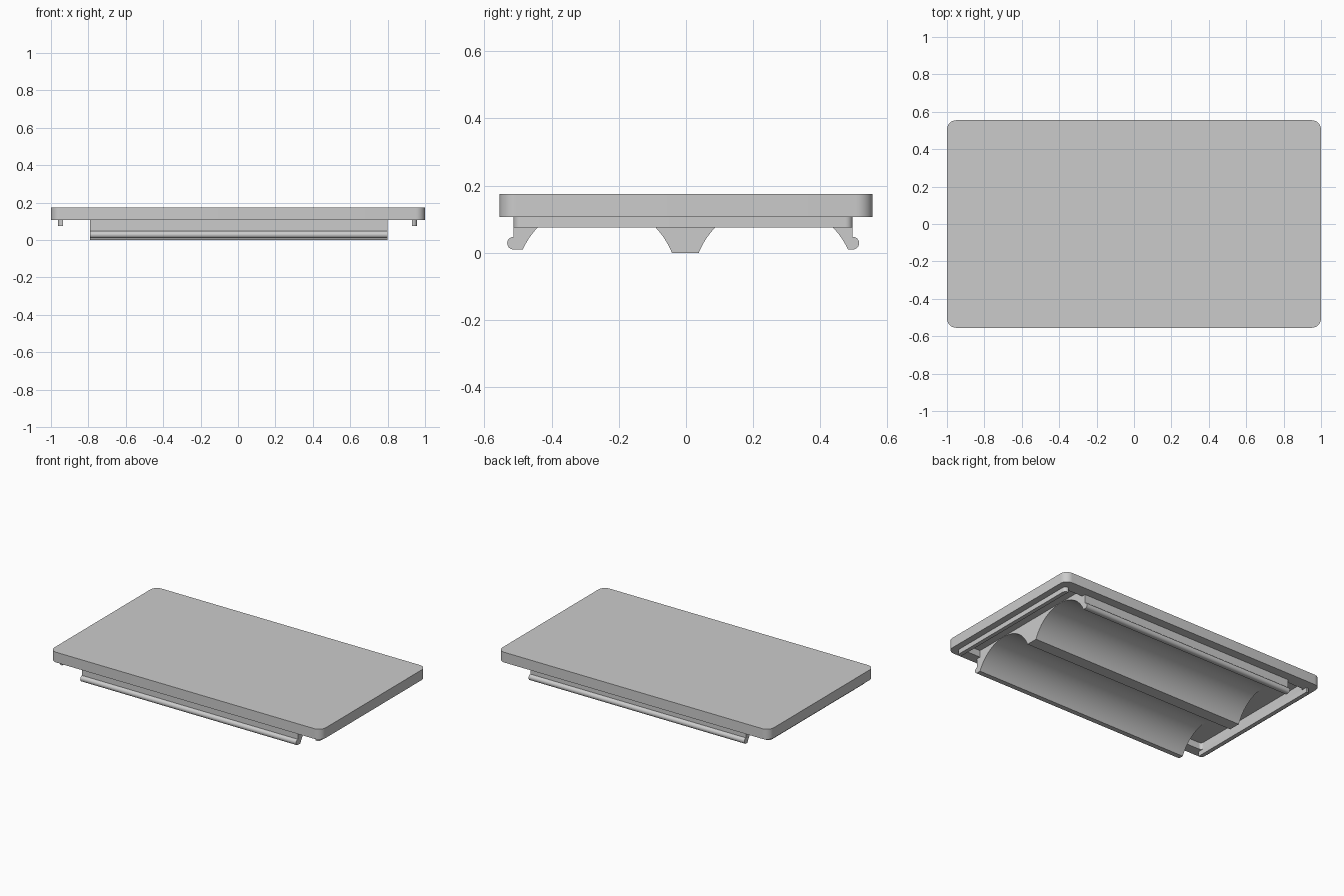
import bpy, bmesh
from math import sin, cos, pi, radians, asin
from mathutils import Vector

if "Cube" in bpy.data.objects:
    bpy.data.objects.remove(bpy.data.objects["Cube"])

grey = bpy.data.materials.new("plain_grey")
grey.use_nodes = True
colour = (0.6, 0.6, 0.6, 1)
grey.diffuse_color = colour
grey.node_tree.nodes["Principled BSDF"].inputs["Base Color"].default_value = colour


def arc(cx, cy, r, start, end, steps):
    """Points on a circular arc, angles in radians."""
    return [(cx + r * cos(start + (end - start) * i / steps),
             cy + r * sin(start + (end - start) * i / steps)) for i in range(steps + 1)]


def rounded_rect(x0, x1, y0, y1, r):
    """Outline of a rectangle with four rounded corners."""
    corners = [(x1 - r, y1 - r), (x0 + r, y1 - r), (x0 + r, y0 + r), (x1 - r, y0 + r)]
    points = []
    for i, (cx, cy) in enumerate(corners):
        points += arc(cx, cy, r, i * pi / 2, (i + 1) * pi / 2, 8)
    return points


def prism(name, outline, low, high, along_x=False):
    """Extrude an outline along z, or a (y, z) section along x."""
    bm = bmesh.new()
    place = (lambda a, b: (low, a, b)) if along_x else (lambda a, b: (a, b, low))
    face = bm.faces.new([bm.verts.new(place(a, b)) for a, b in outline])
    grown = bmesh.ops.extrude_face_region(bm, geom=[face])["geom"]
    shift = Vector((high - low, 0, 0) if along_x else (0, 0, high - low))
    bmesh.ops.translate(bm, vec=shift,
                        verts=[g for g in grown if isinstance(g, bmesh.types.BMVert)])
    bmesh.ops.recalc_face_normals(bm, faces=bm.faces[:])
    mesh = bpy.data.meshes.new(name)
    bm.to_mesh(mesh)
    bm.free()
    mesh.materials.append(grey)
    obj = bpy.data.objects.new(name, mesh)
    bpy.context.collection.objects.link(obj)
    return obj


def activate(obj):
    bpy.ops.object.select_all(action='DESELECT')
    obj.select_set(True)
    bpy.context.view_layer.objects.active = obj


def smooth(obj):
    activate(obj)
    bpy.ops.object.shade_smooth_by_angle(angle=radians(30))


# Cover plate with a shallow recess underneath
rim_z, ceiling_z, top_z = 0.107, 0.152, 0.175
plate = prism("cover_plate", rounded_rect(-1, 1, -0.555, 0.555, 0.05), rim_z, top_z)
cutter = prism("recess_cutter", rounded_rect(-0.936, 0.93, -0.486, 0.469, 0.02), 0, ceiling_z)
cutter.hide_render = True
cut = plate.modifiers.new("recess", 'BOOLEAN')
cut.operation = 'DIFFERENCE'
cut.object = cutter
activate(plate)
bpy.ops.object.modifier_apply(modifier="recess")
bpy.data.objects.remove(cutter)
smooth(plate)

# Locating rails at both ends, rounded on their outer corners
front, back, r = -0.513, 0.496, 0.022
for name, inner, outer, side in (("left_rail", 0.93, 0.957, 1), ("right_rail", -0.936, -0.963, -1)):
    tip = outer - side * r
    outline = [(inner, front)]
    outline += [(tip + side * (x - tip), y)
                for x, y in arc(tip, front + r, r, -pi / 2, 0, 6)]
    outline += [(tip + side * (x - tip), y)
                for x, y in arc(tip, back - r, r, 0, pi / 2, 6)]
    outline += [(inner, back)]
    smooth(prism(name, outline, 0.075, rim_z + 0.002))

# Cradle section: two round troughs between a central foot and two beaded edges
axis_z, radius, bead_z, bead_r, foot_z = -0.091, 0.242, 0.029, 0.019, 0.01
centre_angle = asin(-axis_z / radius)
edge_angle = asin((foot_z - axis_z) / radius)
section = [(back, 0.16), (front, 0.16), (front, 0.048)]
section += arc(front, bead_z, bead_r, pi / 2, 3 * pi / 2, 14)
section += arc(-0.266, axis_z, radius, pi - edge_angle, centre_angle, 32)
section += arc(0.262, axis_z, radius, pi - centre_angle, edge_angle, 32)
section += arc(back, bead_z, bead_r, -pi / 2, pi / 2, 14)
smooth(prism("battery_cradle", section, -0.79, 0.8, along_x=True))
